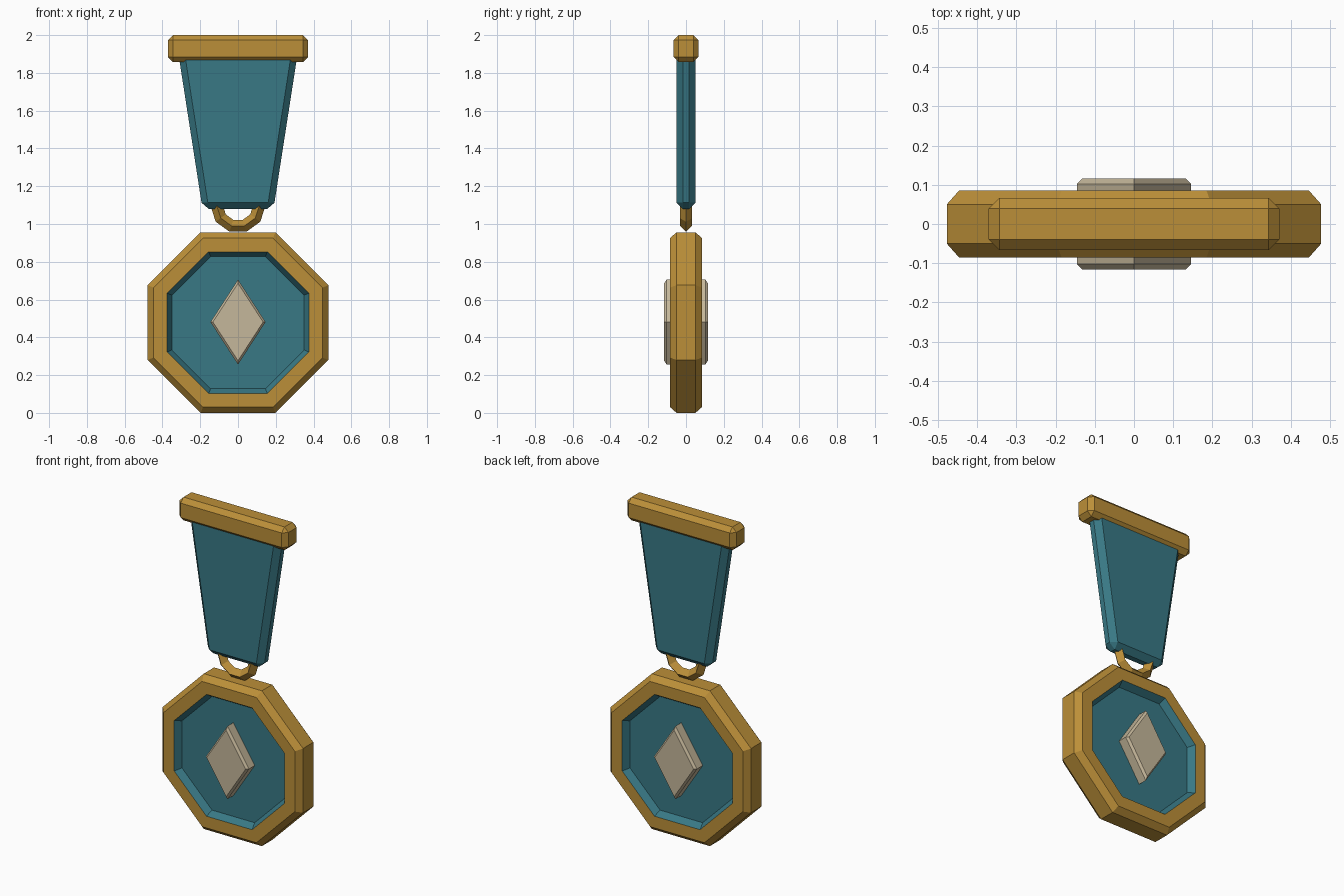
import bpy
import bmesh
from math import pi, sin, cos

cube = bpy.data.objects.get("Cube")
if cube:
    bpy.data.objects.remove(cube, do_unlink=True)


def material(name, rgb):
    m = bpy.data.materials.new(name)
    m.use_nodes = True
    m.diffuse_color = (*rgb, 1)
    bsdf = next(n for n in m.node_tree.nodes if n.type == 'BSDF_PRINCIPLED')
    bsdf.inputs["Base Color"].default_value = (*rgb, 1)
    return m


GOLD = material("gold", (0.50, 0.275, 0.04))
TEAL = material("teal", (0.04, 0.19, 0.235))
CREAM = material("cream", (0.56, 0.475, 0.325))


def loft(name, rings, mats):
    """Join equal-sized rings of points with quads and cap both ends."""
    bm = bmesh.new()
    loops = [[bm.verts.new(p) for p in ring] for ring in rings]
    n = len(loops[0])
    for a, b in zip(loops, loops[1:]):
        for i in range(n):
            j = (i + 1) % n
            bm.faces.new((a[i], a[j], b[j], b[i]))
    bm.faces.new(loops[0])
    bm.faces.new(loops[-1])
    bmesh.ops.recalc_face_normals(bm, faces=bm.faces)
    mesh = bpy.data.meshes.new(name)
    bm.to_mesh(mesh)
    bm.free()
    for m in mats:
        mesh.materials.append(m)
    obj = bpy.data.objects.new(name, mesh)
    bpy.context.collection.objects.link(obj)
    return obj


def slab(name, outline, depth, mat, bevel):
    """Extrude an x-z outline symmetrically in y and chamfer its edges."""
    rings = [[(x, y, z) for x, z in outline] for y in (-depth, depth)]
    obj = loft(name, rings, [mat])
    mod = obj.modifiers.new("chamfer", 'BEVEL')
    mod.width = bevel
    mod.segments = 1
    mod.limit_method = 'NONE'
    return obj


# Octagonal medallion, recessed on both sides
MID = 0.478


def octagon(half, y):
    r = half / cos(pi / 8)
    angles = [(i + 0.5) * pi / 4 for i in range(8)]
    return [(r * cos(a), y, MID + r * sin(a)) for a in angles]


half_section = [(0.35, 0.045), (0.375, 0.085), (0.447, 0.085), (0.478, 0.05)]
section = [(h, -y) for h, y in half_section] + half_section[::-1]
medallion = loft("medallion", [octagon(h, y) for h, y in section], [GOLD, TEAL])

# Recess walls and floors are teal
for f in medallion.data.polygons:
    reach = max(abs(medallion.data.vertices[v].co.x) for v in f.vertices)
    is_floor = len(f.vertices) == 8
    in_recess = all(
        max(abs(p.x), abs(p.z - MID), (abs(p.x) + abs(p.z - MID)) / 2 ** 0.5) < 0.38
        for p in (medallion.data.vertices[v].co for v in f.vertices))
    f.material_index = 1 if is_floor or in_recess else 0


# Raised diamond passing through both sides
def diamond(scale, y):
    w, h = 0.146 * scale, 0.225 * scale
    return [(w, y, MID + 0.003), (0, y, MID + 0.003 + h),
            (-w, y, MID + 0.003), (0, y, MID + 0.003 - h)]


loft("diamond", [diamond(0.91, -0.116), diamond(1, -0.102),
                 diamond(1, 0.102), diamond(0.91, 0.116)], [CREAM])

# Hanging ring
bpy.ops.mesh.primitive_torus_add(
    major_segments=10, minor_segments=4, major_radius=0.113, minor_radius=0.033,
    location=(0, 0, 1.098), rotation=(pi / 2, 0, 0))
ring = bpy.context.object
ring.name = "hanging_ring"
ring.data.materials.append(GOLD)
for f in ring.data.polygons:
    f.use_smooth = False

# Tapered ribbon and top bar
slab("ribbon", [(-0.188, 1.08), (0.188, 1.08), (0.32, 1.93), (-0.32, 1.93)],
     0.05, TEAL, 0.033)
slab("top_bar", [(-0.371, 1.857), (0.371, 1.857), (0.371, 2), (-0.371, 2)],
     0.066, GOLD, 0.027)
